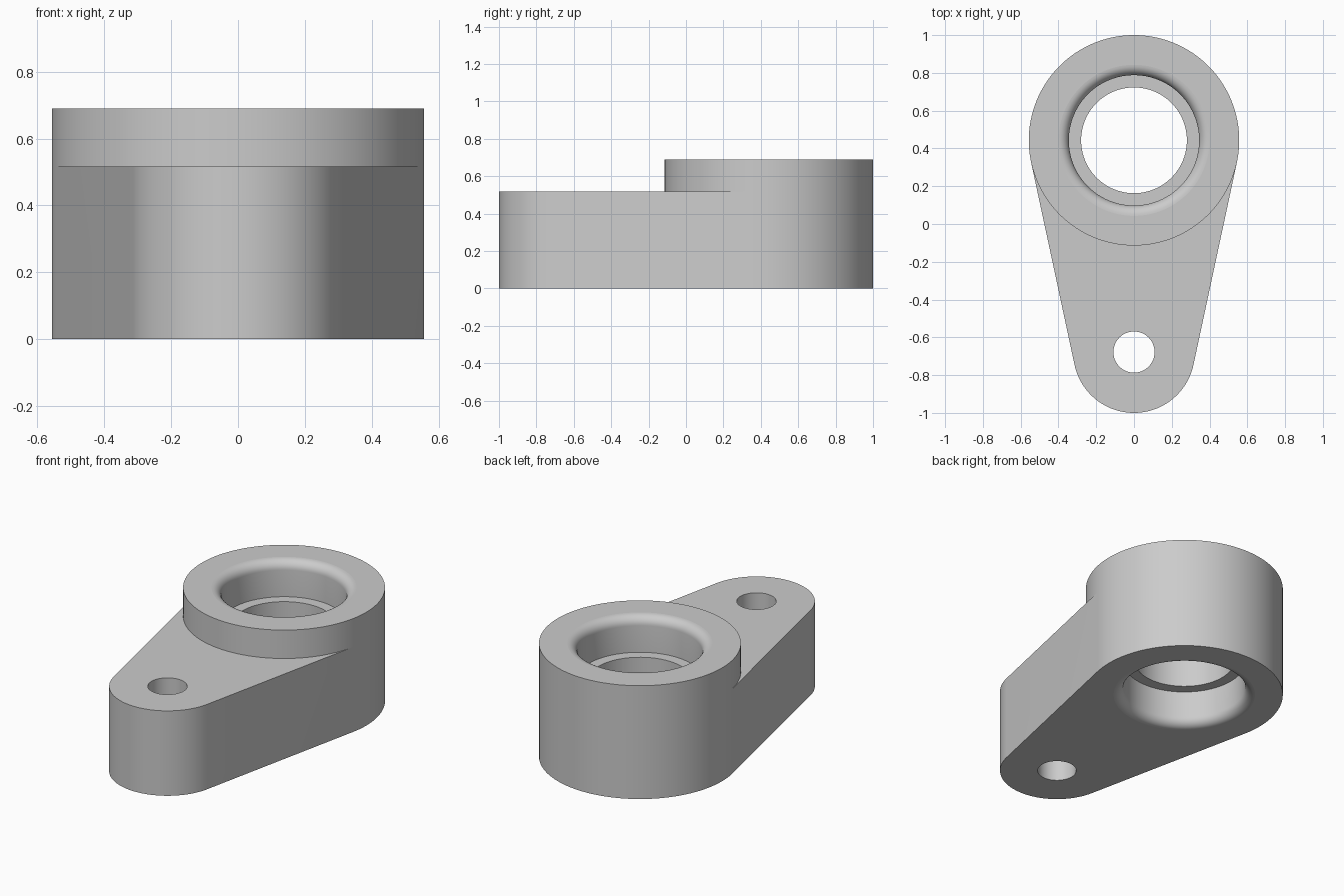
import bpy
import bmesh
from math import sin, cos, pi, asin, radians

cube = bpy.data.objects.get("Cube")
if cube:
    bpy.data.objects.remove(cube, do_unlink=True)

# Main dimensions
BOSS_Y, BOSS_R, BOSS_H = 0.443, 0.557, 0.69
NOSE_Y, NOSE_R, ARM_H = -0.678, 0.322, 0.517
BORE_R, LIP_R, RIDGE_R, RIDGE_DEPTH = 0.345, 0.055, 0.28, 0.217
PIN_R = 0.109

bm = bmesh.new()


def arc(cy, r, start, end, n):
    """Points along a circular arc centred on x = 0."""
    angles = [start + (end - start) * i / n for i in range(n + 1)]
    return [(r * cos(a), cy + r * sin(a)) for a in angles]


def circle(cy, r, n=96):
    return arc(cy, r, 0, 2 * pi, n)[:-1]


def loop_pairs(items, closed):
    return list(zip(items, items[1:] + items[:1] if closed else items[1:]))


def skin(lower, upper, closed=True):
    """Quads between two matching rows of 3D points."""
    rows = [[bm.verts.new(p) for p in row] for row in (lower, upper)]
    for (a, d), (b, c) in loop_pairs(list(zip(*rows)), closed):
        bm.faces.new((a, b, c, d))


def at(points, z):
    return [(x, y, z) for x, y in points]


def wall(points, z0, z1, closed=True):
    skin(at(points, z0), at(points, z1), closed)


def cap(z, *loops):
    """Flat face bounded by the first loop, with the others as holes."""
    edges = []
    for points in loops:
        verts = [bm.verts.new(p) for p in at(points, z)]
        edges += [bm.edges.new(pair) for pair in loop_pairs(verts, True)]
    bmesh.ops.triangle_fill(bm, edges=edges, use_beauty=True, normal=(0, 0, 1))


# Outline: large rear arc and small front arc joined by tangent lines
tilt = asin((BOSS_R - NOSE_R) / (BOSS_Y - NOSE_Y))
rear = arc(BOSS_Y, BOSS_R, -tilt, pi + tilt, 72)
step = arc(BOSS_Y, BOSS_R, pi + tilt, 2 * pi - tilt, 56)
nose = arc(NOSE_Y, NOSE_R, pi + tilt, 2 * pi - tilt, 48)
outline = rear + nose
boss = rear + step[1:-1]
pin = circle(NOSE_Y, PIN_R, 48)
lip = circle(BOSS_Y, BORE_R + LIP_R)

# Outer walls and pin hole
wall(outline, 0, ARM_H)
wall(boss, ARM_H, BOSS_H)
wall(pin, 0, ARM_H)

# Flat faces
cap(0, outline, lip, pin)
cap(ARM_H, step + nose[::-1], pin)
cap(BOSS_H, boss, lip)

# Bore: rounded lip, counterbore and ridge, the same at both ends
SEG = 8
half = [(BORE_R + LIP_R * (1 - sin(t)), LIP_R * (1 - cos(t)))
        for t in (i * pi / 2 / SEG for i in range(SEG + 1))]
half += [(BORE_R, RIDGE_DEPTH), (RIDGE_R, RIDGE_DEPTH)]
profile = half + [(r, BOSS_H - z) for r, z in reversed(half)]
for (r0, z0), (r1, z1) in loop_pairs(profile, False):
    skin(at(circle(BOSS_Y, r0), z0), at(circle(BOSS_Y, r1), z1))

bmesh.ops.remove_doubles(bm, verts=bm.verts[:], dist=0.00002)
bmesh.ops.recalc_face_normals(bm, faces=bm.faces[:])

# Object and material
mesh = bpy.data.meshes.new("lever_arm")
bm.to_mesh(mesh)
bm.free()
arm = bpy.data.objects.new("lever_arm", mesh)
bpy.context.collection.objects.link(arm)

GREY = (0.6, 0.6, 0.6, 1)
mat = bpy.data.materials.new("plain_grey")
mat.use_nodes = True
mat.diffuse_color = GREY
mat.node_tree.nodes["Principled BSDF"].inputs["Base Color"].default_value = GREY
mesh.materials.append(mat)

# Smooth curved walls, with level faces kept crisp at their borders
bpy.ops.object.select_all(action='DESELECT')
arm.select_set(True)
bpy.context.view_layer.objects.active = arm
bpy.ops.object.shade_smooth_by_angle(angle=radians(30))
bm = bmesh.new()
bm.from_mesh(mesh)
for edge in bm.edges:
    level = [abs(f.normal.z) > 0.999 for f in edge.link_faces]
    if any(level) and not all(level):
        edge.smooth = False
bm.to_mesh(mesh)
bm.free()
